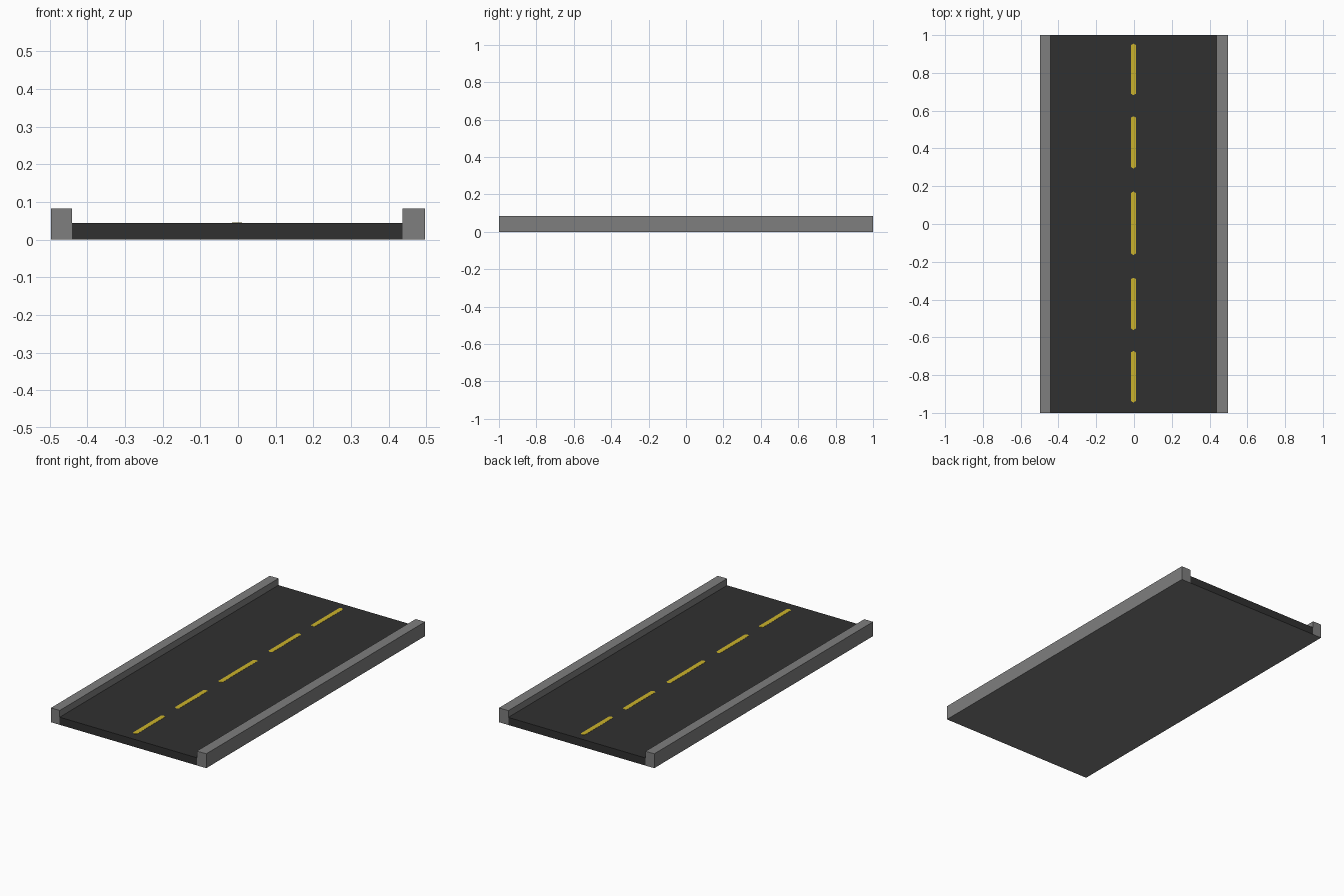
import bpy, bmesh

if "Cube" in bpy.data.objects:
    bpy.data.objects.remove(bpy.data.objects["Cube"])


def material(name, rgb):
    m = bpy.data.materials.new(name)
    m.diffuse_color = (*rgb, 1.0)
    m.use_nodes = True
    m.node_tree.nodes["Principled BSDF"].inputs["Base Color"].default_value = m.diffuse_color
    return m


CURB = material("curb_grey", (0.21, 0.21, 0.21))
ROAD = material("asphalt", (0.03, 0.03, 0.03))
PAINT = material("yellow_paint", (0.60, 0.45, 0.025))


def prism(name, outline, axis, start, length, mats):
    """Extrude a 2D outline: axis 'y' takes (x, z) points, axis 'z' takes (x, y)."""
    bm = bmesh.new()
    if axis == 'y':
        verts = [bm.verts.new((a, start, b)) for a, b in outline]
        step = (0, length, 0)
    else:
        verts = [bm.verts.new((a, b, start)) for a, b in outline]
        step = (0, 0, length)
    face = bm.faces.new(verts)
    ext = bmesh.ops.extrude_face_region(bm, geom=[face], use_keep_orig=True)
    moved = [v for v in ext["geom"] if isinstance(v, bmesh.types.BMVert)]
    bmesh.ops.translate(bm, verts=moved, vec=step)
    bmesh.ops.recalc_face_normals(bm, faces=bm.faces[:])
    # a second material goes on the underside
    if len(mats) > 1:
        for f in bm.faces:
            f.material_index = 1 if f.normal.z < -0.5 else 0
    me = bpy.data.meshes.new(name)
    bm.to_mesh(me)
    bm.free()
    for m in mats:
        me.materials.append(m)
    ob = bpy.data.objects.new(name, me)
    bpy.context.collection.objects.link(ob)
    return ob


def rect(x0, x1, z0, z1):
    return [(x0, z0), (x1, z0), (x1, z1), (x0, z1)]


HALF, LEFT, RIGHT, TOP, DECK = 0.497, -0.441, 0.437, 0.083, 0.044

# Road slab with grey underside, and the two raised curbs
prism("road_slab", rect(LEFT, RIGHT, 0, DECK), 'y', -1, 2, [ROAD, CURB])
prism("left_curb", rect(-HALF, LEFT, 0, TOP), 'y', -1, 2, [CURB])
prism("right_curb", rect(RIGHT, HALF, 0, TOP), 'y', -1, 2, [CURB])

# Centre line dashes: thin plates with slightly pointed ends
CX, W, TIP = -0.003, 0.0135, 0.008
for i, (y0, y1) in enumerate([(-0.945, -0.672), (-0.561, -0.284), (-0.164, 0.172),
                              (0.294, 0.571), (0.682, 0.955)]):
    outline = [(CX - W, y0 + TIP), (CX, y0), (CX + W, y0 + TIP),
               (CX + W, y1 - TIP), (CX, y1), (CX - W, y1 - TIP)]
    prism(f"centre_dash_{i + 1}", outline, 'z', DECK - 0.001, 0.002, [PAINT])
